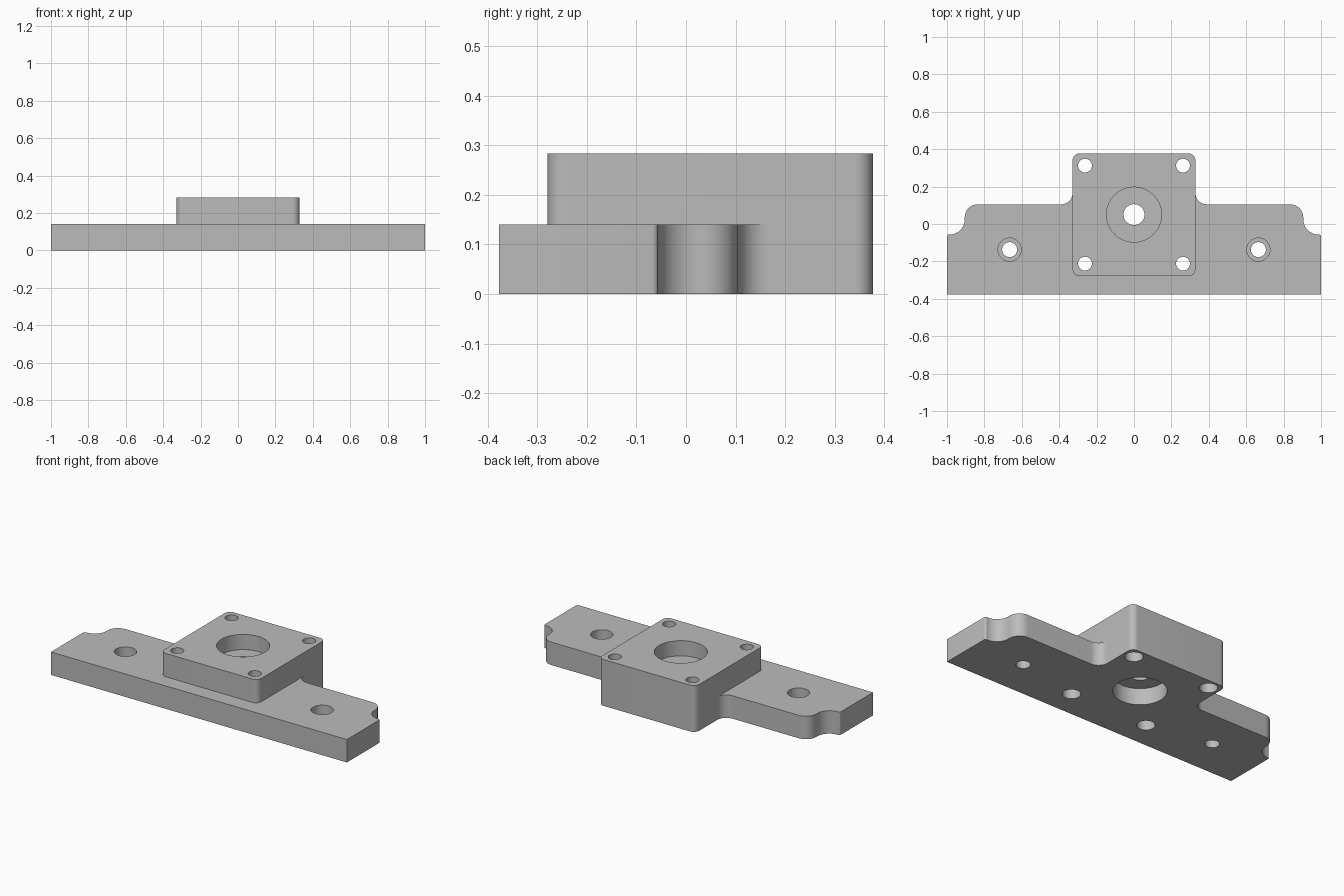
import bpy, bmesh, math

PLATE_TOP, BLOCK_TOP = 0.14, 0.283
HALF_BLOCK, BLOCK_Y, BORE_Y = 0.328, 0.049, 0.05

cube = bpy.data.objects.get("Cube")
if cube:
    bpy.data.objects.remove(cube, do_unlink=True)

metal = bpy.data.materials.new("grey metal")
metal.use_nodes = True
colour = (0.5, 0.5, 0.5, 1)
metal.diffuse_color = colour
metal.node_tree.nodes["Principled BSDF"].inputs["Base Color"].default_value = colour


def finish(name, bm):
    bmesh.ops.recalc_face_normals(bm, faces=bm.faces)
    mesh = bpy.data.meshes.new(name)
    bm.to_mesh(mesh)
    bm.free()
    mesh.materials.append(metal)
    obj = bpy.data.objects.new(name, mesh)
    bpy.context.collection.objects.link(obj)
    return obj


def arc(cx, cy, r, start, end, steps=10):
    angles = [math.radians(start + (end - start) * i / steps) for i in range(steps + 1)]
    return [(cx + r * math.cos(a), cy + r * math.sin(a)) for a in angles]


def prism(name, outline, z0, z1):
    bm = bmesh.new()
    face = bm.faces.new([bm.verts.new((x, y, z0)) for x, y in outline])
    top = bmesh.ops.extrude_face_region(bm, geom=[face])["geom"]
    bmesh.ops.translate(bm, vec=(0, 0, z1 - z0),
                        verts=[v for v in top if isinstance(v, bmesh.types.BMVert)])
    return finish(name, bm)


def stepped_cutter(x, y, profile, segments=48):
    """Turned cutter from (radius, height) pairs, closed at both ends."""
    bm = bmesh.new()
    rings = []
    for r, z in profile:
        rings.append([bm.verts.new((px, py, z)) for px, py in arc(x, y, r, 0, 360, segments)[:-1]])
    for a, b in zip(rings, rings[1:]):
        for i in range(segments):
            j = (i + 1) % segments
            bm.faces.new((a[i], a[j], b[j], b[i]))
    bm.faces.new(rings[0])
    bm.faces.new(rings[-1])
    return finish("hole_cutter", bm)


def combine(body, other, operation):
    mod = body.modifiers.new("combine", 'BOOLEAN')
    mod.operation, mod.solver, mod.object = operation, 'EXACT', other
    bpy.context.view_layer.objects.active = body
    bpy.ops.object.modifier_apply(modifier=mod.name)
    bpy.data.objects.remove(other, do_unlink=True)


# Base plate: right half of the outline, mirrored to the other side
half = [(1, -0.377)]
half += arc(0.988, -0.068, 0.012, 0, 90, 4)
half += arc(0.985, 0.024, 0.08, 270, 180)
half += arc(0.835, 0.035, 0.07, 0, 90)
half += arc(HALF_BLOCK + 0.062, 0.167, 0.062, 270, 180)
half.append((0.25, 0.167))
plate = prism("mounting_plate", half + [(-x, y) for x, y in reversed(half)], 0, PLATE_TOP)

# Raised square block with rounded corners
r = 0.036
c = HALF_BLOCK - r
corners = []
for sx, sy, start in ((1, 1, 0), (-1, 1, 90), (-1, -1, 180), (1, -1, 270)):
    corners += arc(sx * c, BLOCK_Y + sy * c, r, start, start + 90)
block = prism("raised_block", corners, 0, BLOCK_TOP)
combine(plate, block, 'UNION')

# Central bore, recessed from both sides around a thin web
low, high = -0.1, 0.4
combine(plate, stepped_cutter(0, BORE_Y, [
    (0.147, low), (0.147, 0.1), (0.056, 0.1), (0.056, 0.19), (0.147, 0.19), (0.147, high)], 64),
    'DIFFERENCE')

for side in (-1, 1):
    # Plate holes, counterbored from above
    combine(plate, stepped_cutter(side * 0.665, -0.137, [
        (0.04, low), (0.04, 0.06), (0.062, 0.06), (0.062, high)]), 'DIFFERENCE')
    # Block corner holes, counterbored from below
    for end in (-1, 1):
        combine(plate, stepped_cutter(side * 0.262, BORE_Y + end * 0.262, [
            (0.05, low), (0.05, 0.14), (0.037, 0.14), (0.037, high)]), 'DIFFERENCE')

# Smooth curved walls, sharp edges elsewhere
bpy.ops.object.select_all(action='DESELECT')
plate.select_set(True)
bpy.context.view_layer.objects.active = plate
bpy.ops.object.shade_smooth_by_angle(angle=math.radians(30))
